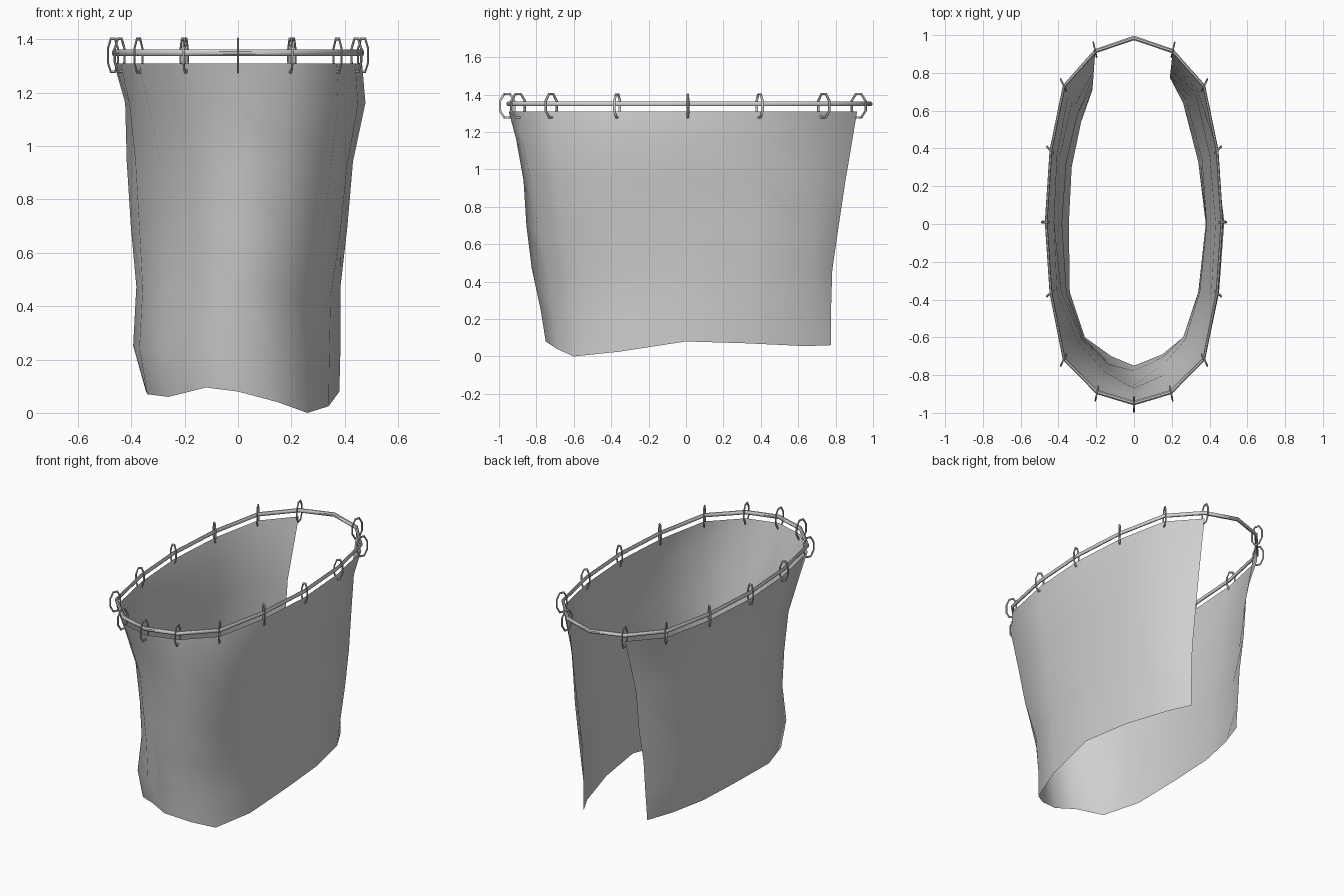
import bpy, bmesh, math
from mathutils import Vector

cube = bpy.data.objects.get("Cube")
if cube:
    bpy.data.objects.remove(cube, do_unlink=True)

COLOUR = (0.63, 0.63, 0.63, 1)
grey = bpy.data.materials.new("plain grey")
grey.use_nodes = True
grey.diffuse_color = COLOUR
grey.node_tree.nodes["Principled BSDF"].inputs["Base Color"].default_value = COLOUR


def finish(bm, name, angle):
    mesh = bpy.data.meshes.new(name)
    bmesh.ops.recalc_face_normals(bm, faces=bm.faces)
    bm.to_mesh(mesh)
    bm.free()
    mesh.materials.append(grey)
    obj = bpy.data.objects.new(name, mesh)
    bpy.context.collection.objects.link(obj)
    bpy.ops.object.select_all(action='DESELECT')
    obj.select_set(True)
    bpy.context.view_layer.objects.active = obj
    bpy.ops.object.shade_smooth_by_angle(angle=math.radians(angle))
    return obj


def closed_tube(bm, path, normal, radius, sides):
    """Sweep a section, narrower across x, along a flat closed path."""
    count = len(path)
    loops = []
    for i, point in enumerate(path):
        before = (point - path[i - 1]).normalized()
        after = (path[(i + 1) % count] - point).normalized()
        side = (before + after).normalized().cross(normal)
        loops.append([])
        for k in range(sides):
            a = math.tau * (k + 0.5) / sides
            offset = radius * (math.cos(a) * side + math.sin(a) * normal)
            offset.x *= 0.6
            loops[-1].append(bm.verts.new(point + offset))
    for i in range(count):
        a, b = loops[i], loops[(i + 1) % count]
        for k in range(sides):
            n = (k + 1) % sides
            bm.faces.new((a[k], a[n], b[n], b[k]))


UP = Vector((0, 0, 1))
RAIL_Z = 1.35

# Rail: mirrored half outline from the back to the front
half = [(0.205, 0.915), (0.37, 0.73), (0.44, 0.39), (0.465, 0.01),
        (0.44, -0.365), (0.37, -0.715), (0.195, -0.89)]
hooks = [(-x, y) for x, y in half] + [(0, -0.948)] + half[::-1]
bm = bmesh.new()
closed_tube(bm, [Vector((x, y, RAIL_Z)) for x, y in [(0, 0.985)] + hooks], UP, 0.013, 8)
finish(bm, "rail", 40)

# Hanging rings, standing upright across the rail, narrower at the sides
for i, (x, y) in enumerate(hooks):
    out = Vector((x, y, 0)) / 0.95
    centre = Vector((x, y, RAIL_Z - 0.01)) + out * 0.008
    path = []
    for k in range(8):
        a = math.tau * (k + 0.5) / 8
        path.append(centre + out * 0.042 * math.cos(a) + UP * 0.067 * math.sin(a))
    bm = bmesh.new()
    closed_tube(bm, path, out.normalized().cross(UP), 0.007, 6)
    finish(bm, f"ring_{i + 1}", 40)

# Curtain: hem points below each ring
hem = [(-0.22, 0.71, 0.08), (-0.28, 0.54, 0.08), (-0.33, 0.3, 0.08),
       (-0.345, 0, 0.08), (-0.34, -0.36, 0.07), (-0.26, -0.6, 0.06),
       (-0.12, -0.7, 0.095), (0, -0.75, 0.08), (0.15, -0.69, 0.04),
       (0.26, -0.6, 0), (0.34, -0.36, 0.025), (0.38, 0, 0.08),
       (0.34, 0.33, 0.07), (0.26, 0.64, 0.055), (0.19, 0.775, 0.06)]
# Share of the inward drape reached at each height, at key hooks
drop = [0, 0.12, 0.3, 0.5, 0.68, 0.86, 1]
drape = {0: [0, 0.2, 0.5, 0.62, 0.83, 0.92, 1],
         3: [0, 0.35, 0.4, 0.53, 0.7, 0.6, 1],
         5: [0, 0.3, 0.72, 0.88, 0.95, 0.8, 1],
         7: [0, 0.2, 0.4, 0.48, 0.62, 0.86, 1],
         9: [0, -0.05, 0.22, 0.5, 0.9, 1, 1],
         11: [0, -0.15, 0.4, 0.65, 0.95, 0.95, 1],
         13: [0, 0.3, 0.4, 0.5, 0.65, 0.85, 1],
         14: [0, 0.18, 0.45, 0.72, 0.95, 1, 1]}
bm = bmesh.new()
grid = []
for i, ((tx, ty), (hx, hy, hz)) in enumerate(zip(hooks, hem)):
    # Blend the nearest drapes on either side of this hook
    low = max(k for k in drape if k <= i)
    high = min(k for k in drape if k >= i)
    blend = (i - low) / max(high - low, 1)
    column = []
    for t, f_low, f_high in zip(drop, drape[low], drape[high]):
        f = f_low + (f_high - f_low) * blend
        column.append(bm.verts.new((tx + (hx - tx) * f, ty + (hy - ty) * f,
                                    1.31 + (hz - 1.31) * t)))
    grid.append(column)
for a, b in zip(grid, grid[1:]):
    for r in range(len(drop) - 1):
        bm.faces.new((a[r], a[r + 1], b[r + 1], b[r]))
finish(bm, "curtain", 80)
